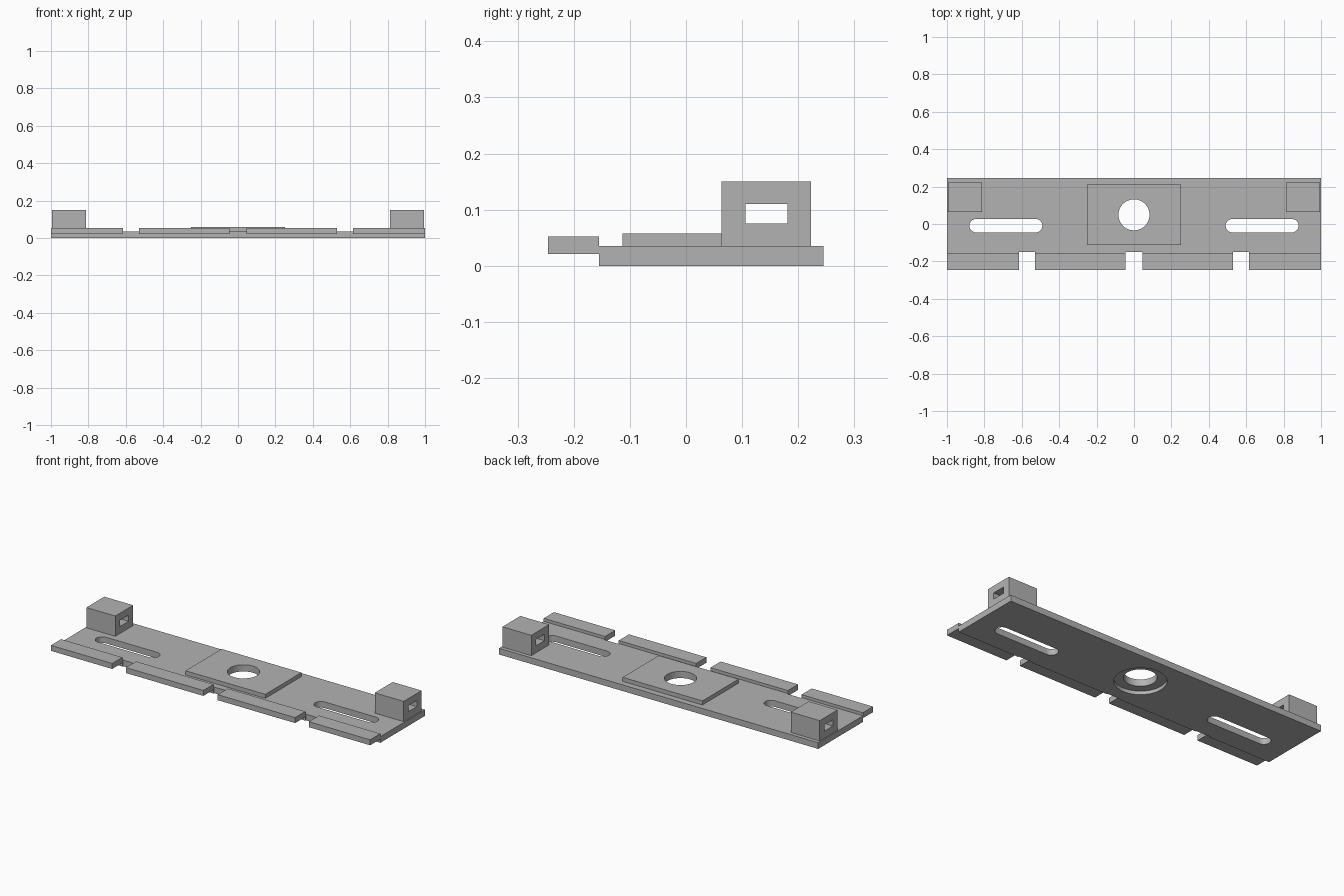
import bpy, bmesh, math
from mathutils import Matrix

cube = bpy.data.objects.get("Cube")
if cube:
    bpy.data.objects.remove(cube, do_unlink=True)

steel = bpy.data.materials.new("plain_grey")
steel.use_nodes = True
GREY = (0.45, 0.45, 0.45, 1)
steel.diffuse_color = GREY
steel.node_tree.nodes["Principled BSDF"].inputs["Base Color"].default_value = GREY


def make_object(name, bm):
    bmesh.ops.recalc_face_normals(bm, faces=bm.faces)
    mesh = bpy.data.meshes.new(name)
    bm.to_mesh(mesh)
    bm.free()
    mesh.materials.append(steel)
    obj = bpy.data.objects.new(name, mesh)
    bpy.context.collection.objects.link(obj)
    return obj


def box(name, x, y, z):
    """Box from (min, max) ranges."""
    bm = bmesh.new()
    bmesh.ops.create_cube(bm, size=1)
    for v in bm.verts:
        for i, (lo, hi) in enumerate((x, y, z)):
            v.co[i] = hi if v.co[i] > 0 else lo
    return make_object(name, bm)


def cylinder(name, radius, x, y, z):
    bm = bmesh.new()
    bmesh.ops.create_cone(bm, cap_ends=True, segments=48, radius1=radius, radius2=radius,
                          depth=z[1] - z[0],
                          matrix=Matrix.Translation((x, y, (z[0] + z[1]) / 2)))
    return make_object(name, bm)


def slot(name, x, y, radius, z):
    """Straight slot along x with round ends."""
    bm = bmesh.new()
    n = 16
    outline = []
    for cx, start in ((x[1] - radius, -math.pi / 2), (x[0] + radius, math.pi / 2)):
        for i in range(n + 1):
            a = start + math.pi * i / n
            outline.append(bm.verts.new((cx + radius * math.cos(a), y + radius * math.sin(a), z[0])))
    face = bm.faces.new(outline)
    top = bmesh.ops.extrude_face_region(bm, geom=[face])["geom"]
    bmesh.ops.translate(bm, vec=(0, 0, z[1] - z[0]),
                        verts=[g for g in top if isinstance(g, bmesh.types.BMVert)])
    return make_object(name, bm)


def cut(obj, cutters):
    """Subtract the cutters, bake the result and remove them."""
    for c in cutters:
        mod = obj.modifiers.new("cut", 'BOOLEAN')
        mod.operation = 'DIFFERENCE'
        mod.solver = 'EXACT'
        mod.object = c
    graph = bpy.context.evaluated_depsgraph_get()
    baked = bpy.data.meshes.new_from_object(obj.evaluated_get(graph))
    obj.modifiers.clear()
    obj.data = baked
    for c in cutters:
        bpy.data.objects.remove(c, do_unlink=True)
    bpy.ops.object.select_all(action='DESELECT')
    obj.select_set(True)
    bpy.context.view_layer.objects.active = obj
    bpy.ops.object.shade_smooth_by_angle(angle=math.radians(30))


def span(side, lo, hi):
    """Mirror an x range to the given side."""
    return tuple(sorted((side * lo, side * hi)))


SIDES = ((1, "left"), (-1, "right"))
TOP = 0.035
THROUGH = (-0.1, 0.2)
HOLE_Y = 0.049

# Base plate with slots, counterbored hole and shallow edge notches
plate = box("base_plate", (-1, 1), (-0.155, 0.245), (0, TOP))
cutters = [cylinder("bore", 0.083, 0, HOLE_Y, THROUGH),
           cylinder("counterbore", 0.132, 0, HOLE_Y, (-0.1, 0.02)),
           box("notch", (-0.045, 0.045), (-0.3, -0.15), THROUGH)]
for side, label in SIDES:
    cutters.append(slot("slot", span(side, 0.49, 0.88), -0.009, 0.036, THROUGH))
    cutters.append(box("notch", span(side, 0.53, 0.616), (-0.3, -0.15), THROUGH))
cut(plate, cutters)

# Raised pad around the hole
pad = box("centre_pad", (-0.25, 0.25), (-0.113, 0.21), (TOP, 0.058))
cut(pad, [cylinder("bore", 0.083, 0, HOLE_Y, THROUGH)])

for side, label in SIDES:
    # Corner blocks with a rectangular passage
    block = box(label + "_corner_block", span(side, 0.813, 0.994), (0.063, 0.223), (TOP, 0.15))
    cut(block, [box("passage", span(side, 0.7, 1.2), (0.106, 0.181), (0.075, 0.11))])
    # Stepped front tabs
    box(label + "_inner_tab", span(side, 0.045, 0.53), (-0.246, -0.155), (0.021, 0.052))
    box(label + "_outer_tab", span(side, 0.616, 1), (-0.246, -0.155), (0.021, 0.052))
